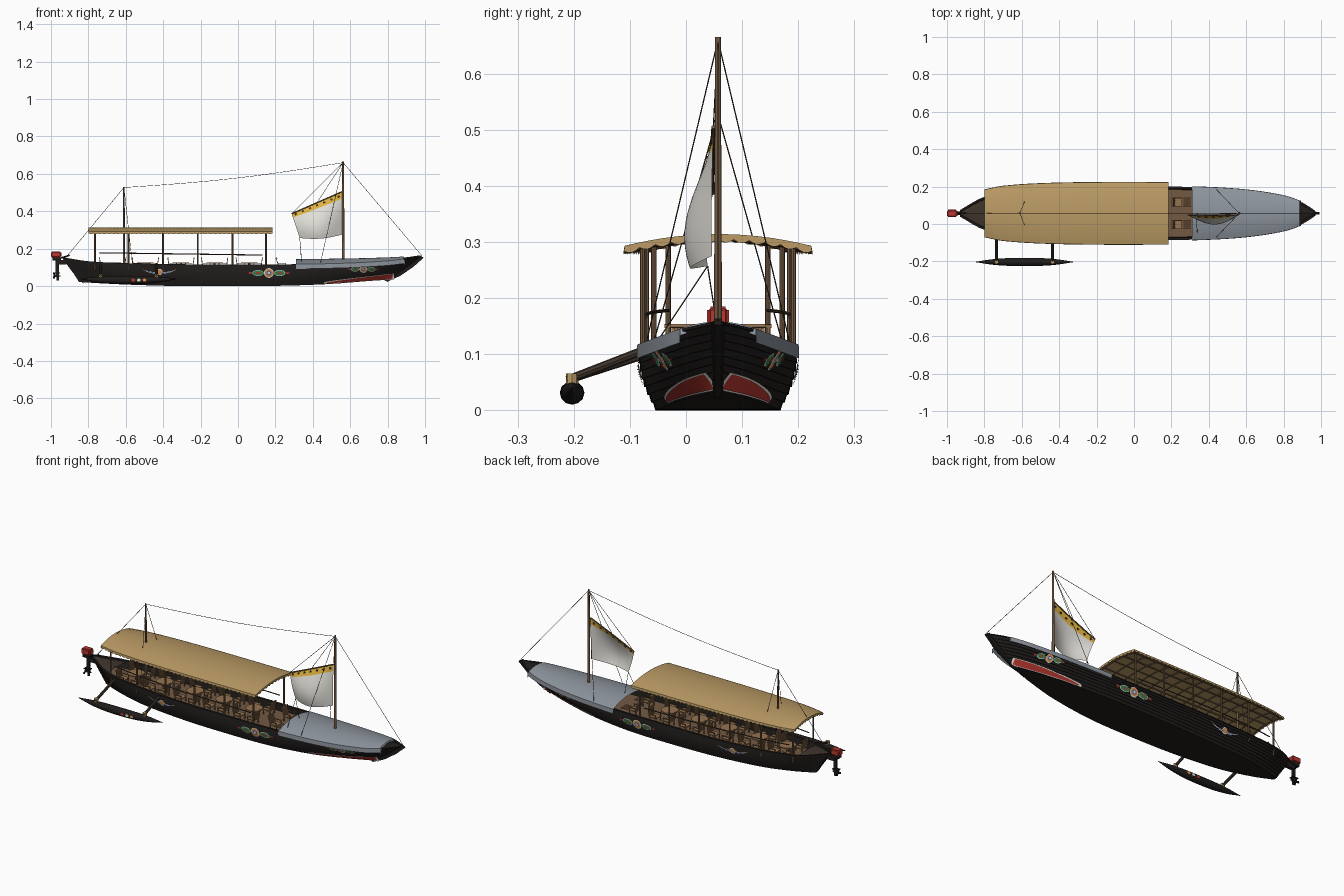
import bpy, bmesh
from math import sin, pi, sqrt, radians, cos
from mathutils import Vector, Matrix

if "Cube" in bpy.data.objects:
    bpy.data.objects.remove(bpy.data.objects["Cube"])

C = 0.057  # hull centreline in y
COL = dict(hull=(.014, .012, .011), wood=(.17, .10, .055), thatch=(.50, .33, .13), tarp=(.27, .30, .34),
           sail=(.75, .73, .68), yellow=(.75, .45, .05), red=(.5, .04, .03), white=(.8, .78, .72),
           green=(.03, .25, .08), orange=(.8, .3, .06), blue=(.06, .12, .4), dark=(.05, .035, .025), chair=(.3, .17, .08))
MAT = {}
for k, c in COL.items():
    MAT[k] = bpy.data.materials.new(k)
    MAT[k].diffuse_color = (*c, 1)

def finish(name, bm, mat, angle=35):
    bmesh.ops.recalc_face_normals(bm, faces=bm.faces[:])
    me = bpy.data.meshes.new(name)
    bm.to_mesh(me)
    bm.free()
    for p in me.polygons:
        p.use_smooth = True
    me.set_sharp_from_angle(angle=radians(angle))
    me.materials.append(MAT[mat])
    ob = bpy.data.objects.new(name, me)
    bpy.context.collection.objects.link(ob)
    return ob

def box(bm, c, s, ry=0):
    m = Matrix.Translation(c) @ Matrix.Rotation(ry, 4, 'Y') @ Matrix.Diagonal((*s, 1))
    bmesh.ops.create_cube(bm, size=1, matrix=m)

def rod(bm, p, q, r, r2=None, n=8):
    p, q = Vector(p), Vector(q)
    d = q - p
    m = Matrix.Translation((p + q) / 2) @ d.to_track_quat('Z', 'Y').to_matrix().to_4x4()
    bmesh.ops.create_cone(bm, cap_ends=True, segments=n, radius1=r, radius2=r if r2 is None else r2, depth=d.length, matrix=m)

def path(bm, pts, r, n=8):
    for a, b in zip(pts, pts[1:]):
        rod(bm, a, b, r, n=n)

def loft(bm, rings, close=False, caps=False):
    vs = [[bm.verts.new(p) for p in r] for r in rings]
    n = len(vs[0])
    for a, b in zip(vs, vs[1:]):
        for i in range(n if close else n - 1):
            j = (i + 1) % n
            bm.faces.new((a[i], a[j], b[j], b[i]))
    if caps:
        bm.faces.new(vs[0])
        bm.faces.new(vs[-1])

def interp(tab, x, k):
    """Smooth interpolation of column k in a table keyed by column 0."""
    x = min(max(x, tab[0][0]), tab[-1][0])
    i = next(j for j in range(len(tab) - 1) if x <= tab[j + 1][0])
    slope = lambda a, b: (tab[b][k] - tab[a][k]) / (tab[b][0] - tab[a][0])
    h = tab[i + 1][0] - tab[i][0]
    t = (x - tab[i][0]) / h
    m0, m1 = slope(max(i - 1, 0), i + 1), slope(i, min(i + 2, len(tab) - 1))
    return ((2*t**3 - 3*t*t + 1) * tab[i][k] + (t**3 - 2*t*t + t) * h * m0
            + (3*t*t - 2*t**3) * tab[i + 1][k] + (t**3 - t*t) * h * m1)

# Hull lines: station, half width at sheer and at bottom, sheer height, keel height
LINES = [(0, .015, .008, .148, .022), (.068, .085, .045, .128, .015), (.17, .118, .08, .118, .007),
         (.33, .138, .1, .112, 0), (.49, .14, .108, .111, 0), (.65, .138, .105, .112, .002),
         (.8, .122, .08, .118, .011), (.91, .09, .045, .13, .025), (.963, .055, .022, .142, .033), (1, .01, .005, .152, .04)]

def hull(u, v, off=0):
    ht, hb, zs, zk = (interp(LINES, u, k) for k in (1, 2, 3, 4))
    w = hb + (ht - hb) * v + .009 * sin(pi * v) * ht / .14 + off
    return -.85 - .08*v + u*(1.67 + .23*v), max(w, .001), zk + (zs - zk) * v

def width_at(x, z):
    v = .5
    for _ in range(5):
        u = (x + .85 + .08*v) / (1.67 + .23*v)
        zk, zs = interp(LINES, u, 4), interp(LINES, u, 3)
        v = (z - zk) / (zs - zk)
    return hull(u, v)[1]

def sheer(x):
    return hull((x + .93) / 1.9, 1)

# Planked hull shell
bm = bmesh.new()
rings, N = [], 8
for i in range(57):
    u = i / 56
    half = [hull(u, 0)]
    for p in range(N):
        half += [hull(u, p / N, .003), hull(u, (p + 1) / N)]
    x, w, z = half[-1]
    half += [(x, w + .003, z), (x, w + .003, z + .005), (x, max(w - .009, .001), z + .005), hull(u, .68, -.01)]
    rings.append([(x, C - w, z) for x, w, z in reversed(half)] + [(x, C + w, z) for x, w, z in half])
loft(bm, rings, caps=True)
finish('hull', bm, 'hull', 25)

# Floor, stern deck and bow deck
def deck(name, u0, u1, v, camber, mat):
    bm = bmesh.new()
    rings = []
    for i in range(31):
        x, w, z = hull(u0 + (u1 - u0) * i / 30, v, -.004)
        rings.append([(x, C + w*s/4, z + camber*(1 - s*s/16)) for s in range(-4, 5)])
    loft(bm, rings)
    finish(name, bm, mat)
deck('floor', .02, .98, .7, 0, 'wood')
deck('stern_deck', 0, .075, .98, .006, 'dark')
deck('bow_deck', .93, 1, 1, .012, 'hull')

# Stem, stern and keel timbers
bm = bmesh.new()
for pts in ([(.79, .028), (.86, .06), (.93, .108), (.985, .157)], [(-.83, .018), (-.875, .07), (-.925, .14), (-.93, .15)]):
    loft(bm, [[(x + a, C + b, z + c) for a, b, c in ((-.012, -.007, .007), (-.012, .007, .007), (.008, .007, -.005), (.008, -.007, -.005))]
              for x, z in pts], True, True)
finish('stem_and_stern_posts', bm, 'hull')

# Grey tarpaulin foredeck with hanging skirt
bm = bmesh.new()
rings = []
for i in range(31):
    x = .31 + .575 * i / 30
    _, w, z = sheer(x)
    w += .006
    top = [(x, C + w*s/8, z + .005 + .027 * (w/.14) * (1 - s*s/64)) for s in range(-8, 9)]
    rings.append([(x, C - w - .001, z - .02)] + top + [(x, C + w + .001, z - .02)])
rings.append([(x + .008, y, z - .012) for x, y, z in rings[-1]])
loft(bm, rings)
finish('foredeck_tarpaulin', bm, 'tarp')

# Thatched roof with scalloped fringe
ROOF = [(-.8, .127), (-.7, .146), (-.5, .16), (-.2, .166), (.185, .166)]
def roof(x, s, dz=0):
    return (x, C + interp(ROOF, x, 1) * s, .314 - .021*s*s + dz)
bm = bmesh.new()
rings = []
for i in range(121):
    x, d = -.8 + .985 * i / 120, .0012 * (i % 2)
    rings.append([roof(x, s/12, -d) for s in range(-12, 13)] + [roof(x, s/12, -.006) for s in range(12, -13, -1)])
loft(bm, rings, True, True)
finish('thatched_roof', bm, 'thatch', 60)
bm = bmesh.new()
edge = ([(-.8 + .985*i/160, -1) for i in range(161)] + [(.185, -1 + i/24) for i in range(1, 49)]
        + [(.185 - .985*i/160, 1) for i in range(1, 161)] + [(-.8, 1 - i/24) for i in range(1, 49)])
loft(bm, [[roof(x, s), roof(x, s * 1.01, -.009 - .006 * abs(sin(i * pi / 4)))] for i, (x, s) in enumerate(edge)])
finish('roof_fringe', bm, 'thatch')

# Roof posts, beams and purlins
posts = [-.765, -.585, -.4, -.215, -.03, .15]
bm = bmesh.new()
for x in posts:
    w = sheer(x)[1] - .006
    for s in (-1, 1):
        rod(bm, (x, C + s*w, .08), (x, C + s*w, .298), .005)
for i in range(14):
    x = -.79 + .96 * i / 13
    path(bm, [roof(x, s/4, -.009) for s in range(-4, 5)], .0035, 6)
for s in (-.9, -.45, 0, .45, .9):
    path(bm, [roof(-.8 + .98*i/10, s, -.011) for i in range(11)], .0035, 6)
finish('roof_frame', bm, 'wood')

# Side rails
bm = bmesh.new()
for s in (-1, 1):
    path(bm, [(-.74 + .87*i/12, C + s*(sheer(-.74 + .87*i/12)[1] - .012), .178 - .012*i/12) for i in range(13)], .003, 6)
finish('side_rails', bm, 'dark')

# Chairs facing round tables, and front loungers
bc, bt = bmesh.new(), bmesh.new()
def chair(x, y, d, tilt=.15):
    box(bc, (x, y, .106), (.044, .046, .005))
    for a in (-1, 1):
        for b in (-1, 1):
            box(bc, (x + a*.019, y + b*.02, .092), (.005, .005, .028))
        box(bc, (x, y + a*.022, .122), (.042, .004, .004))
        box(bc, (x + d*.018, y + a*.022, .114), (.004, .004, .018))
    for k in range(5):
        box(bc, (x - d*.025, y - .02 + .01*k, .129), (.004, .006, .046), -d*tilt)
    box(bc, (x - d*.028, y, .15), (.005, .05, .006), -d*tilt)
for x in (-.67, -.495, -.305, -.125, .06):
    half = min(.07, sheer(x)[1] - .055)
    for y in (C - half, C + half):
        chair(x - .042, y, 1)
        chair(x + .042, y, -1)
    rod(bt, (x, C, .122), (x, C, .127), .044, n=20)
    rod(bt, (x, C, .08), (x, C, .122), .006)
for y in (C - .06, C + .06):
    chair(.235, y, 1, .35)
    for k in range(4):
        box(bc, (.265 + .012*k, y, .104), (.008, .05, .004))
finish('chairs', bc, 'chair')
finish('round_tables', bt, 'chair')

# Masts
bm = bmesh.new()
rod(bm, (.562, C, .08), (.562, C, .665), .0075, .005, 12)
rod(bm, (-.61, C, .08), (-.61, C, .53), .006, .004, 12)
finish('masts', bm, 'wood')

# Sail, top band, band dots and yard
def sail(s, t, off=0):  # s from mast to free edge, t from foot to head
    lo = Vector((.555 - .225*s, 0, .275 - .018*s - .012*sin(pi*s)))
    hi = Vector((.557 - .27*s, 0, .505 - .118*s))
    p = lo.lerp(hi, t)
    p.y = C - .008 - .052 * sin(pi * min(s*.9 + .02, 1)) * sin(pi * (.3 + .68*t)) + off
    return p
def sail_patch(name, t0, t1, mat):
    bm = bmesh.new()
    loft(bm, [[sail(i/16, t0 + (t1 - t0)*j/12) for j in range(13)] for i in range(17)])
    finish(name, bm, mat, 60)
sail_patch('sail', 0, .84, 'sail')
sail_patch('sail_band', .84, 1, 'yellow')
bm = bmesh.new()
for k in range(7):
    p = sail((k + .5) / 7, .92)
    rod(bm, p - Vector((0, .0015, 0)), p + Vector((0, .0015, 0)), .007, n=12)
finish('band_dots', bm, 'dark')
bm = bmesh.new()
path(bm, [sail(i/8, 1) for i in range(9)], .0035)
finish('yard', bm, 'wood')

# Rigging lines
bm = bmesh.new()
top, aft = (.562, C, .66), (-.61, C, .527)
lines = [(top, (.985, C, .16)), (top, sail(1, 1)), (top, sail(.5, 1)), (aft, (-.925, C, .147)),
         (sail(1, 0), (.34, C - .11, .12)), (sail(1, 0), (.34, C, .14))]
for s in (-1, 1):
    lines += [(top, (.44, C + s*.128, .12)), (aft, (-.565, C + s*.115, .12))]
for p, q in lines:
    rod(bm, p, q, .0012, n=5)
path(bm, [Vector(aft).lerp(Vector(top), i/10) - Vector((0, 0, .018 * sin(pi*i/10))) for i in range(11)], .0012, 5)
finish('rigging', bm, 'dark')

# Outrigger float, booms and lashings
bm = bmesh.new()
rings = []
for i in range(25):
    s = -1 + i / 12
    r = max(1 - abs(s)**2.6, .06)
    rings.append([(-.585 + .26*s, -.203 + .022*r*cos(a*pi/6), .031 + .009*s*s + .021*r*sin(a*pi/6)) for a in range(12)])
loft(bm, rings, True, True)
finish('outrigger_float', bm, 'hull')
b1, b2 = bmesh.new(), bmesh.new()
for x in (-.735, -.435):
    rod(b1, (x, -.212, .054), (x, C - sheer(x)[1] + .02, .115), .0075)
    rod(b2, (x, -.203, .045), (x, -.203, .066), .011)
finish('outrigger_booms', b1, 'dark')
finish('boom_lashings', b2, 'thatch')

# Painted hull ornaments as thin patches on both sides
def patch(name, x0, x1, lo, hi, mat, off, surf=width_at, sides=(-1, 1), yc=C):
    bm = bmesh.new()
    for sd in sides:
        rings = []
        for i in range(15):
            t = .5 - .5 * cos(pi * i / 14)
            x, a, b = x0 + (x1 - x0)*t, lo(t), hi(t)
            zs = [a + (b - a)*j/4 for j in range(5)]
            rings.append([(x, yc + sd*(surf(x, z) + off), z) for z in zs])
        loft(bm, rings)
    finish(name, bm, mat)
def oval(name, x, z, rx, rz, mat, off, **kw):
    f = lambda t: rz * sqrt(max(1 - (2*t - 1)**2, .0004))
    patch(name, x - rx, x + rx, lambda t: z - f(t), lambda t: z + f(t), mat, off, **kw)
for x, z, k in ((.165, .07, 1), (.67, .09, .75)):
    for m, r, off in (('white', .026, .004), ('orange', .022, .005), ('blue', .013, .006), ('white', .007, .007)):
        oval('ring_ornament', x, z, r*k, r*k, m, off)
    for d in (-1, 1):
        oval('leaf_border', x + d*.058*k, z, .03*k, .016*k, 'white', .004)
        oval('leaf', x + d*.058*k, z, .027*k, .013*k, 'green', .005)
        oval('leaf_heart', x + d*.058*k, z, .011*k, .006*k, 'red', .006)
        oval('leaf_tip', x + d*.1*k, z, .01*k, .005*k, 'red', .004)
low = lambda t: .014 + .024*t
high = lambda t: low(t) + .004 + .022 * t**.7
patch('bow_panel_border', .46, .835, lambda t: low(t) - .002, lambda t: high(t) + .003, 'white', .004)
patch('bow_panel', .475, .825, low, high, 'red', .005)
oval('crest_border', -.42, .075, .017, .017, 'white', .004)
oval('crest', -.42, .075, .013, .013, 'orange', .005)
for x0, x1 in ((-.43, -.51), (-.41, -.33)):
    wing = lambda t: .066 + .022 * t*t
    patch('crest_wing', x0, x1, wing, lambda t: wing(t) + .01*(1 - t) + .001, 'white', .004)
    patch('crest_wing_inner', x0, x1, lambda t: wing(t) + .002, lambda t: wing(t) + .007*(1 - t) + .001, 'blue', .005)
for x, m in ((-.56, 'red'), (-.53, 'white'), (-.5, 'orange')):
    oval('float_ornament', x, .032, .01, .008, m, .001, surf=lambda x, z: .0222, yc=-.203)

# Outboard motor
bm = bmesh.new()
box(bm, (-.972, C, .168), (.055, .039, .034))
bmesh.ops.bevel(bm, geom=bm.edges[:], offset=.006, segments=3, affect='EDGES')
finish('motor_cowl', bm, 'red')
bm = bmesh.new()
for c, s in (((-.969, C, .144), (.044, .031, .016)), ((-.966, C, .095), (.017, .012, .09)), ((-.969, C, .07), (.036, .024, .004)),
             ((-.964, C, .043), (.014, .004, .024)), ((-.943, C, .128), (.05, .02, .024))):
    box(bm, c, s)
rod(bm, (-.985, C, .054), (-.948, C, .054), .007, .003)
for k in range(3):
    a = k * 2 * pi / 3
    rod(bm, (-.982, C, .054), (-.984, C + .018*sin(a), .054 + .018*cos(a)), .003, .006, 6)
rod(bm, (-.955, C, .148), (-.9, C, .165), .004)
finish('motor_leg', bm, 'hull')

for m in bpy.data.materials:
    if m.users and not m.is_grease_pencil:
        m.use_nodes = True
        m.node_tree.nodes["Principled BSDF"].inputs["Base Color"].default_value = m.diffuse_color
